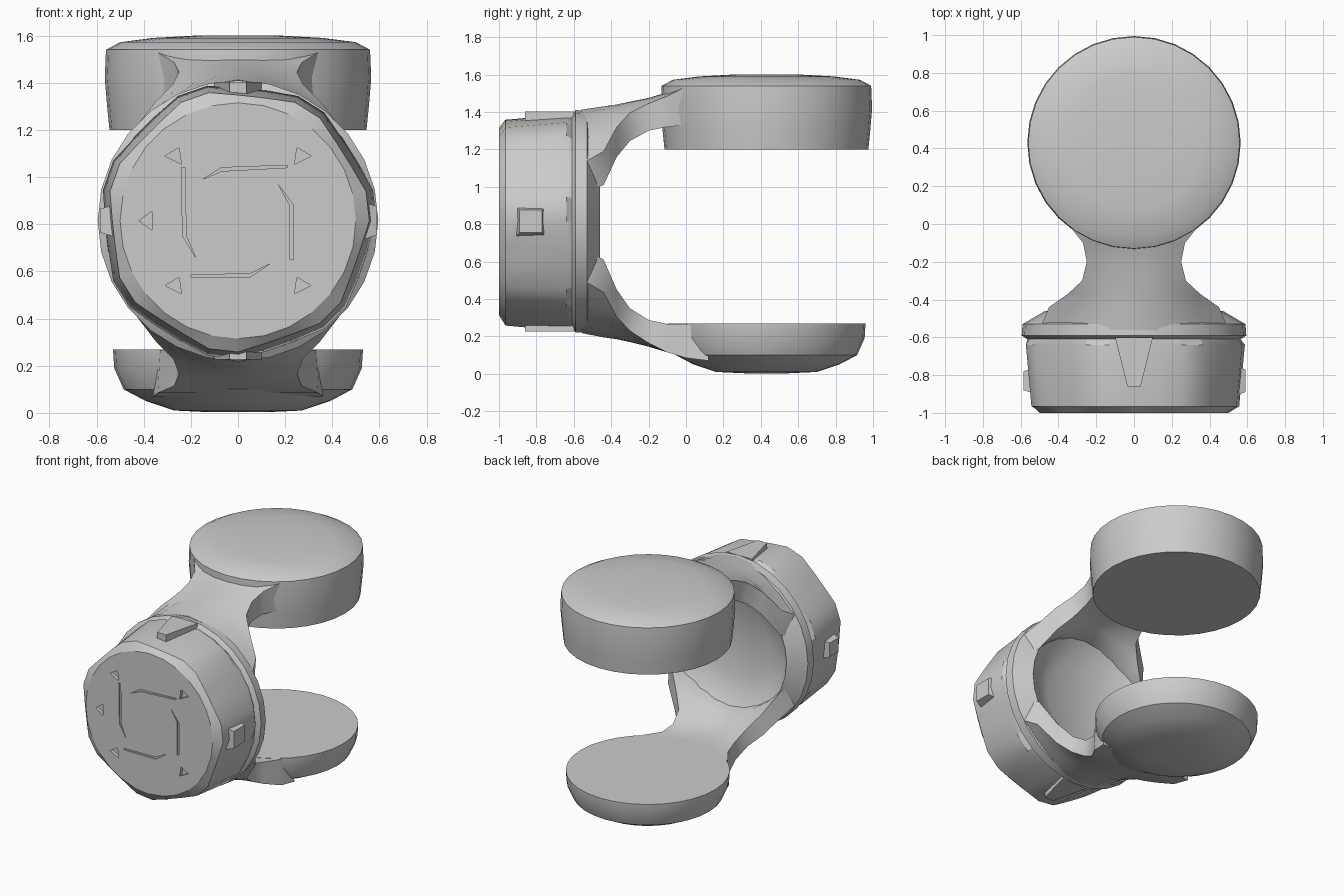
import bpy, bmesh, math
from mathutils import Vector

if "Cube" in bpy.data.objects:
    bpy.data.objects.remove(bpy.data.objects["Cube"], do_unlink=True)

grey = bpy.data.materials.new("plain_grey")
grey.use_nodes = True
COLOUR = (0.6, 0.6, 0.6, 1)
grey.diffuse_color = COLOUR
for node in grey.node_tree.nodes:
    if node.type == 'BSDF_PRINCIPLED':
        node.inputs["Base Color"].default_value = COLOUR

MID = 0.815  # height of the drum axis


def finish(bm, name, angle=35):
    """Turn a bmesh into a grey object, smooth below the given angle."""
    bmesh.ops.recalc_face_normals(bm, faces=bm.faces)
    mesh = bpy.data.meshes.new(name)
    bm.to_mesh(mesh)
    bm.free()
    mesh.materials.append(grey)
    if angle:
        mesh.shade_smooth()
        mesh.set_sharp_from_angle(angle=math.radians(angle))
    obj = bpy.data.objects.new(name, mesh)
    bpy.context.collection.objects.link(obj)
    return obj


def skin(bm, rings):
    """Join closed rings of points and cap both ends."""
    loops = [[bm.verts.new(p) for p in ring] for ring in rings]
    n = len(loops[0])
    for a, b in zip(loops, loops[1:]):
        for i in range(n):
            j = (i + 1) % n
            bm.faces.new((a[i], a[j], b[j], b[i]))
    bm.faces.new(loops[0])
    bm.faces.new(loops[-1])


def lathe(name, profile, place, n, angle=35, scallop=0, rows=()):
    """Revolve (radius, position) pairs; chosen rows get alternating ridges."""
    rings = []
    for k, (r, h) in enumerate(profile):
        ring = []
        for i in range(n):
            a = 2 * math.pi * i / n
            rr = r + (scallop * (1 if i % 4 < 2 else -1) if k in rows else 0)
            ring.append(place(rr * math.cos(a), rr * math.sin(a), h))
        rings.append(ring)
    bm = bmesh.new()
    skin(bm, rings)
    return finish(bm, name, angle)


def on_drum(u, v, h):
    return Vector((u, h, MID + v))


def on_pad(u, v, h):
    return Vector((u, 0.43 + v, h))


# Drum with ridged bezel and dished back
drum = lathe("drum", [(0.50, -1), (0.545, -0.965), (0.575, -0.64), (0.565, -0.61),
                      (0.595, -0.59), (0.59, -0.53), (0.47, -0.46), (0.43, -0.50),
                      (0.26, -0.57)], on_drum, 28, 24, 0.012, (1, 2))

# Small pockets and thin grooves cut in the drum face
cut = bmesh.new()


def prism(bm, points, y0, y1):
    skin(bm, [[(x, y, z) for x, z in points] for y in (y0, y1)])


for sx in (-1, 1):
    for z in (0.54, 1.09):
        prism(cut, [(sx * 0.24, z - 0.035), (sx * 0.31, z), (sx * 0.25, z + 0.035)],
              -1.05, -0.975)
prism(cut, [(-0.42, MID), (-0.365, MID - 0.04), (-0.365, MID + 0.04)], -1.05, -0.975)
prism(cut, [(-0.24, 1.04), (-0.235, 0.75), (-0.18, 0.66), (-0.22, 0.75), (-0.225, 1.04)],
      -1.05, -0.99)
prism(cut, [(0.17, 0.97), (0.22, 0.88), (0.22, 0.65), (0.235, 0.65), (0.235, 0.88)],
      -1.05, -0.99)
prism(cut, [(-0.15, 0.99), (-0.07, 1.04), (0.21, 1.05), (0.21, 1.04), (-0.07, 1.025)],
      -1.05, -0.99)
prism(cut, [(-0.2, 0.585), (0.05, 0.59), (0.14, 0.635), (0.05, 0.575), (-0.2, 0.575)],
      -1.05, -0.99)
cutter = finish(cut, "face_cutter", 0)
cutter.hide_render = True
mod = drum.modifiers.new("pockets", 'BOOLEAN')
mod.operation = 'DIFFERENCE'
mod.object = cutter
bpy.context.view_layer.objects.active = drum
bpy.ops.object.modifier_apply(modifier=mod.name)
bpy.data.objects.remove(cutter, do_unlink=True)

# Upper pad: flat underside, softly domed top
lathe("upper_pad", [(0.545, 1.20), (0.555, 1.30), (0.565, 1.42), (0.56, 1.54),
                    (0.50, 1.572), (0.36, 1.59), (0.18, 1.60)], on_pad, 32)

# Lower pad: flat top, shallow bowl underneath
lathe("lower_pad", [(0.53, 0.268), (0.525, 0.19), (0.485, 0.10), (0.39, 0.05),
                    (0.27, 0.01), (0.12, 0.003)], on_pad, 32)


# Necks: lofted sections (y, half width, outer z, inner z, edge bend)
def neck(name, sections):
    steps = [i / 4 - 1 for i in range(9)]
    rings = []
    for y, w, outer, inner, bend in sections:
        top = [(w * t, y, outer - bend * t * t) for t in steps]
        low = [(0.97 * w * t, y, inner - bend * t * t) for t in reversed(steps)]
        rings.append(top + low)
    bm = bmesh.new()
    skin(bm, rings)
    finish(bm, name)


neck("upper_neck", [(-0.56, 0.50, 1.412, 1.25, 0.29), (-0.44, 0.45, 1.43, 1.25, 0.24),
                    (-0.37, 0.35, 1.44, 1.28, 0.12), (-0.30, 0.275, 1.455, 1.305, 0.06),
                    (-0.20, 0.25, 1.475, 1.33, 0.03), (-0.10, 0.27, 1.505, 1.34, 0.02),
                    (0.0, 0.35, 1.545, 1.34, 0.01), (0.12, 0.42, 1.56, 1.34, 0.0)])
neck("lower_neck", [(-0.56, 0.50, 0.218, 0.38, -0.29), (-0.44, 0.45, 0.195, 0.37, -0.24),
                    (-0.37, 0.35, 0.185, 0.33, -0.12), (-0.30, 0.275, 0.17, 0.29, -0.06),
                    (-0.20, 0.25, 0.145, 0.268, -0.02), (-0.10, 0.27, 0.115, 0.266, 0.0),
                    (0.0, 0.34, 0.085, 0.266, 0.0), (0.12, 0.36, 0.07, 0.266, 0.0)])

# Tapered tabs on top of and below the drum
for name, sign in (("top_tab", 1), ("bottom_tab", -1)):
    bm = bmesh.new()
    skin(bm, [[(x, y, MID + sign * h) for x, y in
               ((-0.035, -0.86), (0.035, -0.86), (0.10, -0.60), (-0.10, -0.60))]
              for h in (0.50, 0.588)])
    finish(bm, name, 0)

# Side button and the matching shallow lug
for name, x0, x1, half in (("side_button", 0.5, 0.59, 0.06), ("side_lug", -0.5, -0.585, 0.05)):
    bm = bmesh.new()
    skin(bm, [[(x, -0.83 + s * half * k, MID + t * half * k)
               for s, t in ((-1, -1), (1, -1), (1, 1), (-1, 1))]
              for x, k in ((x0, 1.5), (x1, 1.0))])
    finish(bm, name, 0)
